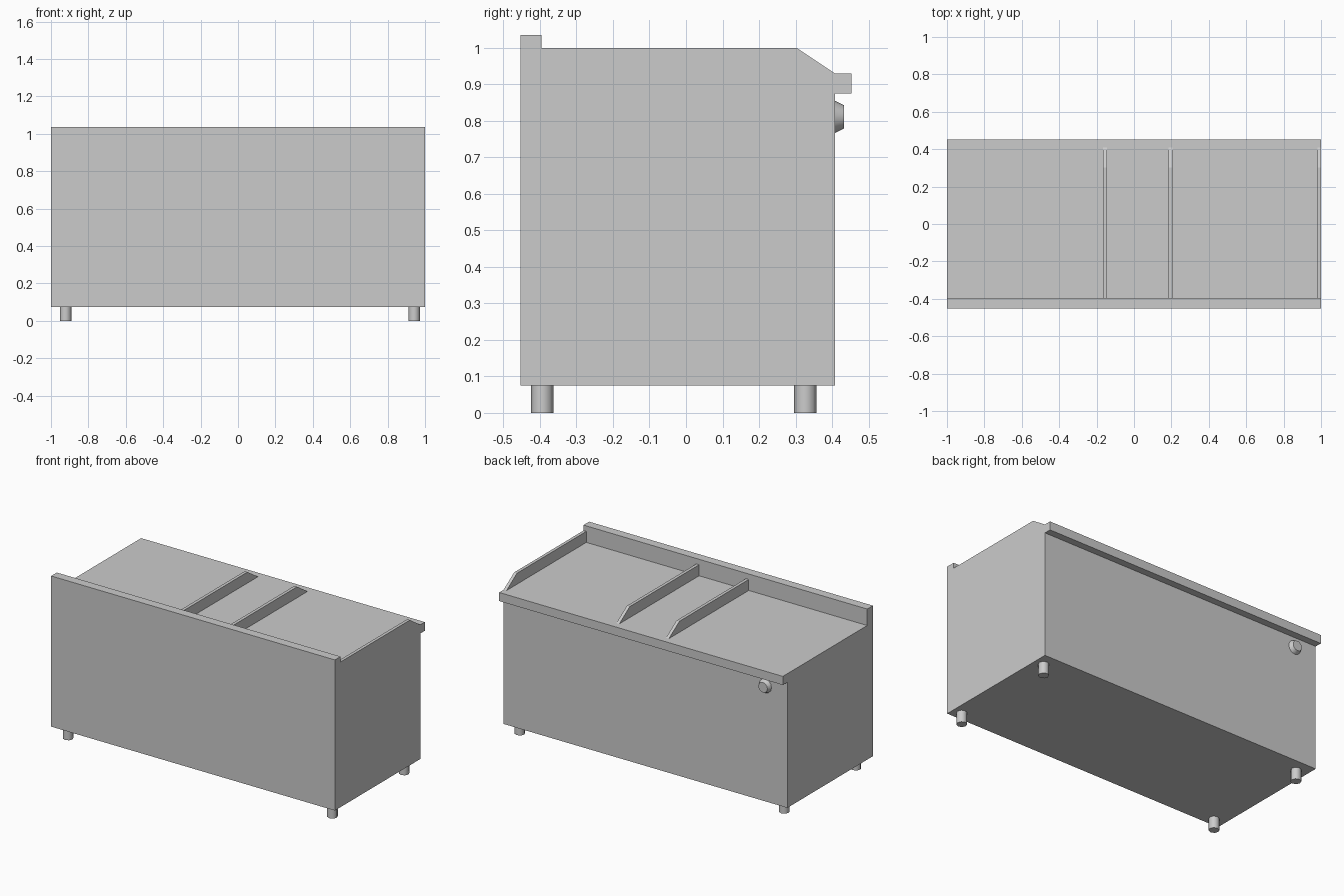
import bpy, bmesh, math

if "Cube" in bpy.data.objects:
    bpy.data.objects.remove(bpy.data.objects["Cube"])


def extrude_profile(name, points, x0, x1):
    """Extrude a closed (y, z) outline along x from x0 to x1."""
    bm = bmesh.new()
    face = bm.faces.new([bm.verts.new((x0, y, z)) for y, z in points])
    ext = bmesh.ops.extrude_face_region(bm, geom=[face])
    verts = [g for g in ext["geom"] if isinstance(g, bmesh.types.BMVert)]
    bmesh.ops.translate(bm, verts=verts, vec=(x1 - x0, 0, 0))
    bmesh.ops.recalc_face_normals(bm, faces=bm.faces)
    mesh = bpy.data.meshes.new(name)
    bm.to_mesh(mesh)
    bm.free()
    obj = bpy.data.objects.new(name, mesh)
    bpy.context.collection.objects.link(obj)
    return obj


def smooth(obj):
    bpy.ops.object.select_all(action="DESELECT")
    obj.select_set(True)
    bpy.context.view_layer.objects.active = obj
    bpy.ops.object.shade_smooth_by_angle(angle=math.radians(50))


BACK, SPLASH, FACE, LIP = -0.453, -0.396, 0.408, 0.453
TOP = 0.93

# Cabinet with raised rear ledge and overhanging worktop lip
extrude_profile("counter_cabinet", [
    (BACK, 0.075), (FACE, 0.075), (FACE, 0.875), (LIP, 0.875),
    (LIP, TOP), (SPLASH, TOP), (SPLASH, 1.035), (BACK, 1.035)], -1, 1)

# Thin upright dividers with a sloped end
for name, x in (("divider_left", -0.155), ("divider_middle", 0.195),
                ("divider_end", 0.99)):
    extrude_profile(name, [(SPLASH, TOP), (FACE, TOP), (0.303, 1.0),
                           (SPLASH, 1.0)], x - 0.01, x + 0.01)

# Short round feet
for xn, x in (("left", -0.922), ("right", 0.942)):
    for yn, y in (("front", -0.394), ("back", 0.327)):
        bpy.ops.mesh.primitive_cylinder_add(
            vertices=8, radius=0.031, depth=0.077, location=(x, y, 0.0385))
        foot = bpy.context.object
        foot.name = f"foot_{yn}_{xn}"
        smooth(foot)

# Tapered control knob under the lip
bpy.ops.mesh.primitive_cone_add(
    vertices=12, radius1=0.044, radius2=0.032, depth=0.025,
    location=(-0.845, FACE + 0.0125, 0.811),
    rotation=(-math.pi / 2, 0, 0))
knob = bpy.context.object
knob.name = "control_knob"
smooth(knob)
